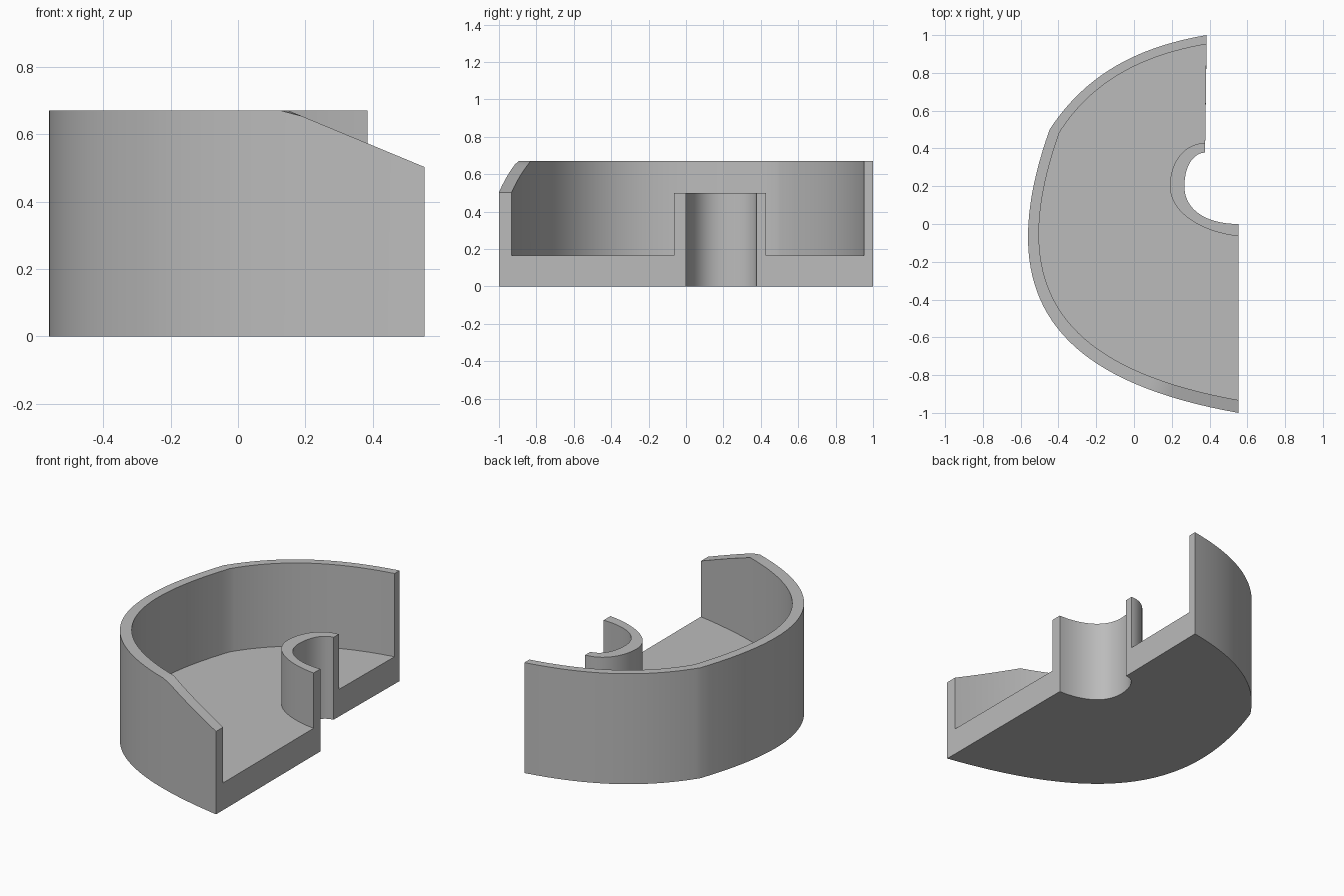
import bpy, bmesh
from mathutils import Vector
from mathutils.geometry import interpolate_bezier

cube = bpy.data.objects.get("Cube")
if cube:
    bpy.data.objects.remove(cube)

FLOOR_Z, HUB_Z, RIM_Z = 0.165, 0.5, 0.67
STEPS = 40


def curve(*points):
    """Chain of cubic Bezier spans sharing their end points."""
    pts = [Vector((x, y, 0)) for x, y in points]
    path = [pts[0]]
    for i in range(0, len(pts) - 1, 3):
        path += interpolate_bezier(*pts[i:i + 4], STEPS + 1)[1:]
    return path


def rim_height(p):
    """Level rim that slopes down at the front end."""
    return RIM_Z - max(0, p.x - 0.15) * 0.415 if p.y < 0 else RIM_Z


# Plan curves, each running from the front end to the back end
wall_out = curve((0.553, -1), (-0.52, -0.81), (-0.73, -0.3), (-0.447, 0.5),
                 (-0.25, 0.8), (0.03, 0.94), (0.385, 1))
wall_in = curve((0.553, -0.932), (-0.46, -0.75), (-0.665, -0.28), (-0.395, 0.484),
                (-0.22, 0.76), (0.05, 0.895), (0.384, 0.952))
hub_out = curve((0.553, -0.065), (0.34, -0.04), (0.19, 0.07), (0.19, 0.2),
                (0.19, 0.33), (0.27, 0.43), (0.377, 0.428))
hub_in = curve((0.553, 0), (0.39, 0), (0.267, 0.07), (0.267, 0.2),
               (0.267, 0.3), (0.31, 0.375), (0.376, 0.378))

bm = bmesh.new()


def row(path, height):
    return [bm.verts.new((p.x, p.y, height(p))) for p in path]


def level(z):
    return lambda p: z


# Cross-section corners from the outer foot, over the wall and hub, to the bore foot
rows = [row(wall_out, level(0)), row(wall_out, rim_height),
        row(wall_in, rim_height), row(wall_in, level(FLOOR_Z)),
        row(hub_out, level(FLOOR_Z)), row(hub_out, level(HUB_Z)),
        row(hub_in, level(HUB_Z)), row(hub_in, level(0))]

# Walls and rims as strips; floor and underside as single flat faces
for k in (0, 1, 2, 4, 5, 6):
    a, b = rows[k], rows[k + 1]
    for i in range(len(a) - 1):
        bm.faces.new((a[i], a[i + 1], b[i + 1], b[i]))
bm.faces.new(rows[3] + rows[4][::-1])
bm.faces.new(rows[0] + rows[7][::-1])

# Cut ends at front and back
for end in (0, -1):
    bm.faces.new([r[end] for r in rows])
bmesh.ops.recalc_face_normals(bm, faces=bm.faces)

mesh = bpy.data.meshes.new("curved_tray")
bm.to_mesh(mesh)
bm.free()
tray = bpy.data.objects.new("curved_tray", mesh)
bpy.context.collection.objects.link(tray)

# Plain grey material
grey = bpy.data.materials.new("plain_grey")
grey.use_nodes = True
grey.diffuse_color = (0.5, 0.5, 0.5, 1)
grey.node_tree.nodes["Principled BSDF"].inputs["Base Color"].default_value = grey.diffuse_color
mesh.materials.append(grey)

bpy.ops.object.select_all(action='DESELECT')
tray.select_set(True)
bpy.context.view_layer.objects.active = tray
bpy.ops.object.shade_smooth_by_angle()
